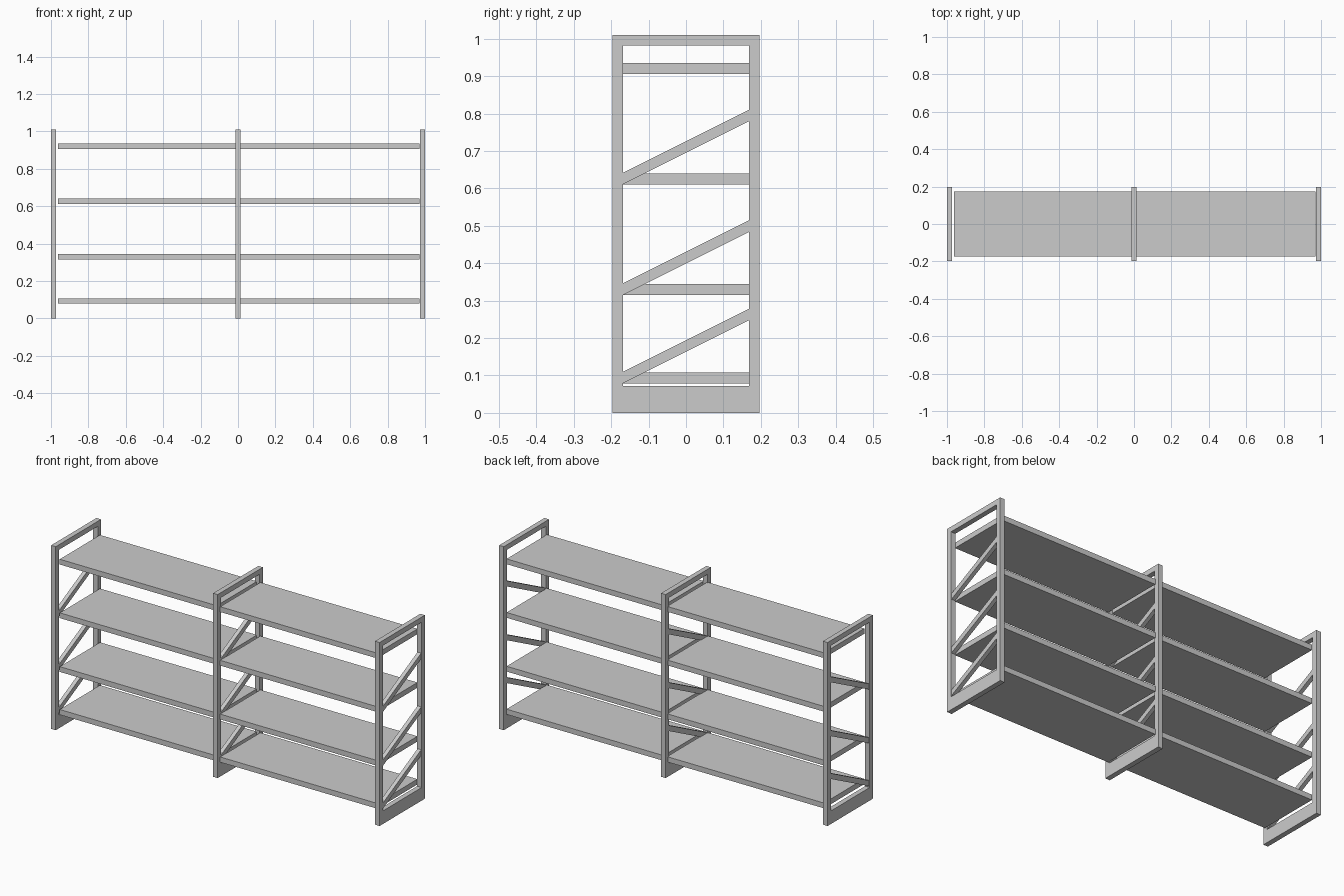
import bpy, bmesh

if "Cube" in bpy.data.objects:
    bpy.data.objects.remove(bpy.data.objects["Cube"])

POST = 0.028           # thickness of the frame bars
HALF_D = 0.197         # half depth of a frame
INNER = HALF_D - POST
HEIGHT = 1.01
PLINTH = 0.072
SHELF_Z = [0.079, 0.315, 0.611, 0.906]   # shelf undersides
SHELF_T = 0.029


def prism(name, rings, x0, x1, caps=None):
    """Extrude y/z outlines along x; two rings give a frame with a hole."""
    bm = bmesh.new()
    sides = []
    for x in (x0, x1):
        sides.append([[bm.verts.new((x, y, z)) for y, z in r] for r in rings])
    n = len(rings[0])
    for ring_a, ring_b in zip(*sides):
        for i in range(n):
            j = (i + 1) % n
            bm.faces.new((ring_a[i], ring_a[j], ring_b[j], ring_b[i]))
    for side in sides:
        if len(rings) == 1:
            bm.faces.new(side[0])
        else:
            for i in range(n):
                j = (i + 1) % n
                bm.faces.new((side[0][i], side[0][j], side[1][j], side[1][i]))
    bmesh.ops.recalc_face_normals(bm, faces=bm.faces)
    mesh = bpy.data.meshes.new(name)
    bm.to_mesh(mesh)
    bm.free()
    obj = bpy.data.objects.new(name, mesh)
    bpy.context.collection.objects.link(obj)
    return obj


def rect(y, z0, z1):
    return [(-y, z0), (y, z0), (y, z1), (-y, z1)]


# Three upright frames with a deep foot board and diagonal braces
for side, x in (("left", -0.986), ("middle", 0.0), ("right", 0.986)):
    prism(f"{side}_frame",
          [rect(HALF_D, 0, HEIGHT), rect(INNER, PLINTH, HEIGHT - POST)],
          x - POST / 2, x + POST / 2)
    for i, z in enumerate(SHELF_Z[:3]):
        brace = [(-INNER, z), (INNER, z + 0.169),
                 (INNER, z + 0.2), (-INNER, z + 0.031)]
        prism(f"{side}_brace_{i + 1}", [brace], x - 0.011, x + 0.011)

# Two bays of four shelves
for bay, x0 in (("left", -0.963), ("right", 0.014)):
    for i, z in enumerate(SHELF_Z):
        prism(f"{bay}_shelf_{i + 1}", [rect(0.175, z, z + SHELF_T)],
              x0, x0 + 0.956)
